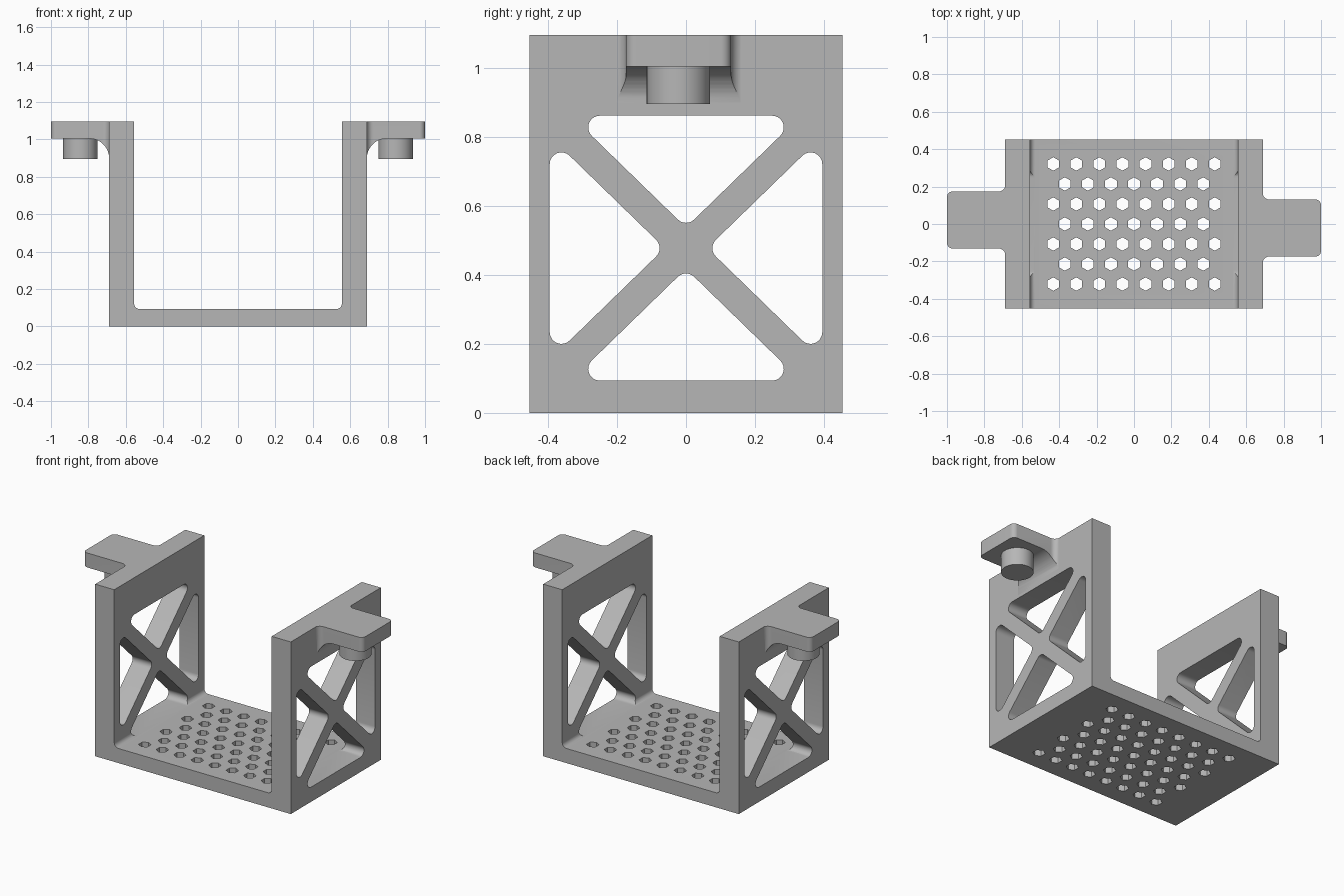
import bpy, bmesh, math
from mathutils import Vector

if "Cube" in bpy.data.objects:
    bpy.data.objects.remove(bpy.data.objects["Cube"])

grey = bpy.data.materials.new("plain grey")
grey.use_nodes = True
COLOUR = (0.47, 0.47, 0.47, 1)
grey.diffuse_color = COLOUR
grey.node_tree.nodes["Principled BSDF"].inputs["Base Color"].default_value = COLOUR

WALL_IN, WALL_OUT, HALF_DEPTH = 0.555, 0.689, 0.453
FLOOR, TOP = 0.093, 1.096


def rounded(corners, steps=8):
    """Round each (u, v, radius) corner of a polygon with an arc."""
    out = []
    for i, (u, v, r) in enumerate(corners):
        p = Vector((u, v))
        if not r:
            out.append(p)
            continue
        a = (Vector(corners[i - 1][:2]) - p).normalized()
        b = (Vector(corners[(i + 1) % len(corners)][:2]) - p).normalized()
        half = a.angle(b) / 2
        centre = p + (a + b).normalized() * r / math.sin(half)
        start = p + a * r / math.tan(half) - centre
        end = p + b * r / math.tan(half) - centre
        sweep = start.angle_signed(end)
        for k in range(steps + 1):
            t = -sweep * k / steps
            out.append(centre + Vector((start.x * math.cos(t) - start.y * math.sin(t),
                                        start.x * math.sin(t) + start.y * math.cos(t))))
    return out


def add_prism(bm, points, axis, low, high):
    """Extrude a 2D polygon along the given axis."""
    def place(p, d):
        return {"x": (d, p.x, p.y), "y": (p.x, d, p.y), "z": (p.x, p.y, d)}[axis]
    face = bm.faces.new([bm.verts.new(place(p, low)) for p in points])
    grown = bmesh.ops.extrude_face_region(bm, geom=[face])["geom"]
    shift = Vector(place(Vector((0, 0)), high - low))
    bmesh.ops.translate(bm, vec=shift, verts=[g for g in grown if isinstance(g, bmesh.types.BMVert)])


def make(name, bm):
    bmesh.ops.recalc_face_normals(bm, faces=bm.faces)
    mesh = bpy.data.meshes.new(name)
    bm.to_mesh(mesh)
    bm.free()
    mesh.materials.append(grey)
    obj = bpy.data.objects.new(name, mesh)
    bpy.context.collection.objects.link(obj)
    return obj


def select(obj):
    bpy.ops.object.select_all(action="DESELECT")
    obj.select_set(True)
    bpy.context.view_layer.objects.active = obj


def combine(obj, tool, operation):
    """Apply a boolean and drop the tool."""
    mod = obj.modifiers.new("shape", "BOOLEAN")
    mod.object, mod.operation, mod.solver = tool, operation, "EXACT"
    select(obj)
    bpy.ops.object.modifier_apply(modifier=mod.name)
    bpy.data.objects.remove(tool)


def smooth(obj):
    select(obj)
    bpy.ops.object.shade_smooth_by_angle(angle=math.radians(30))


# U-shaped frame with small inner fillets
bm = bmesh.new()
add_prism(bm, rounded([(-WALL_OUT, 0, 0), (WALL_OUT, 0, 0), (WALL_OUT, TOP, 0), (WALL_IN, TOP, 0),
                       (WALL_IN, FLOOR, 0.028), (-WALL_IN, FLOOR, 0.028),
                       (-WALL_IN, TOP, 0), (-WALL_OUT, TOP, 0)]), "y", -HALF_DEPTH, HALF_DEPTH)
frame = make("u_frame", bm)

# Triangular windows that leave crossed struts in both walls
MID, HALF_W, HALF_H, GAP, R = 0.4775, 0.395, 0.384, 0.06, 0.034
slope = HALF_H / HALF_W
corner_y, corner_z = (HALF_H - GAP) / slope, HALF_H - GAP
bm = bmesh.new()
for side in (-1, 1):
    windows = [
        [(0, MID + side * GAP, R), (corner_y, MID + side * HALF_H, R), (-corner_y, MID + side * HALF_H, R)],
        [(side * GAP / slope, MID, R), (side * HALF_W, MID + corner_z, R), (side * HALF_W, MID - corner_z, R)],
    ]
    for window in windows:
        for low, high in ((-0.75, -0.5), (0.5, 0.75)):
            add_prism(bm, rounded(window), "x", low, high)
combine(frame, make("window_cutter", bm), "DIFFERENCE")

# Staggered hexagonal holes in the floor
PITCH_X, PITCH_Y, HEX = 0.1233, 0.107, 0.036
bm = bmesh.new()
for row in range(-3, 4):
    count = 8 if row % 2 else 7
    for col in range(count):
        x, y = (col - (count - 1) / 2) * PITCH_X, row * PITCH_Y
        hexagon = [Vector((x + HEX * math.sin(k * math.pi / 3), y + HEX * math.cos(k * math.pi / 3)))
                   for k in range(6)]
        add_prism(bm, hexagon, "z", -0.1, 0.2)
combine(frame, make("hole_cutter", bm), "DIFFERENCE")
smooth(frame)

# Side tab: plan outline crossed with a side profile that has a curved gusset
TAB_FRONT, TAB_BACK, TAB_UNDER, INNER = -0.174, 0.131, 1.004, 0.675
bm = bmesh.new()
add_prism(bm, rounded([(INNER, TAB_FRONT - 0.06, 0), (WALL_OUT - 0.001, TAB_FRONT - 0.06, 0),
                       (WALL_OUT - 0.001, TAB_FRONT, 0.035), (1, TAB_FRONT, 0.03),
                       (1, TAB_BACK, 0.03), (WALL_OUT - 0.001, TAB_BACK, 0.035),
                       (WALL_OUT - 0.001, TAB_BACK + 0.06, 0), (INNER, TAB_BACK + 0.06, 0)]),
          "z", 0.85, TOP)
tab = make("left_tab", bm)
bm = bmesh.new()
add_prism(bm, rounded([(0.6, 0.88, 0), (WALL_OUT, 0.88, 0), (WALL_OUT, TAB_UNDER, 0.105),
                       (1.1, TAB_UNDER, 0), (1.1, 1.2, 0), (0.6, 1.2, 0)], 12), "y", -0.4, 0.4)
combine(tab, make("tab_profile", bm), "INTERSECT")
smooth(tab)

# Round peg under the tab
bpy.ops.mesh.primitive_cylinder_add(vertices=48, radius=0.092, depth=0.125,
                                    location=(0.843, -0.022, 0.9575))
peg = bpy.context.object
peg.name = "left_peg"
peg.data.materials.append(grey)
bpy.ops.object.transform_apply(location=True)
smooth(peg)

# Opposite tab and peg, turned half a circle
for part in (tab, peg):
    twin = part.copy()
    twin.name = part.name.replace("left", "right")
    twin.rotation_euler.z = math.pi
    bpy.context.collection.objects.link(twin)
